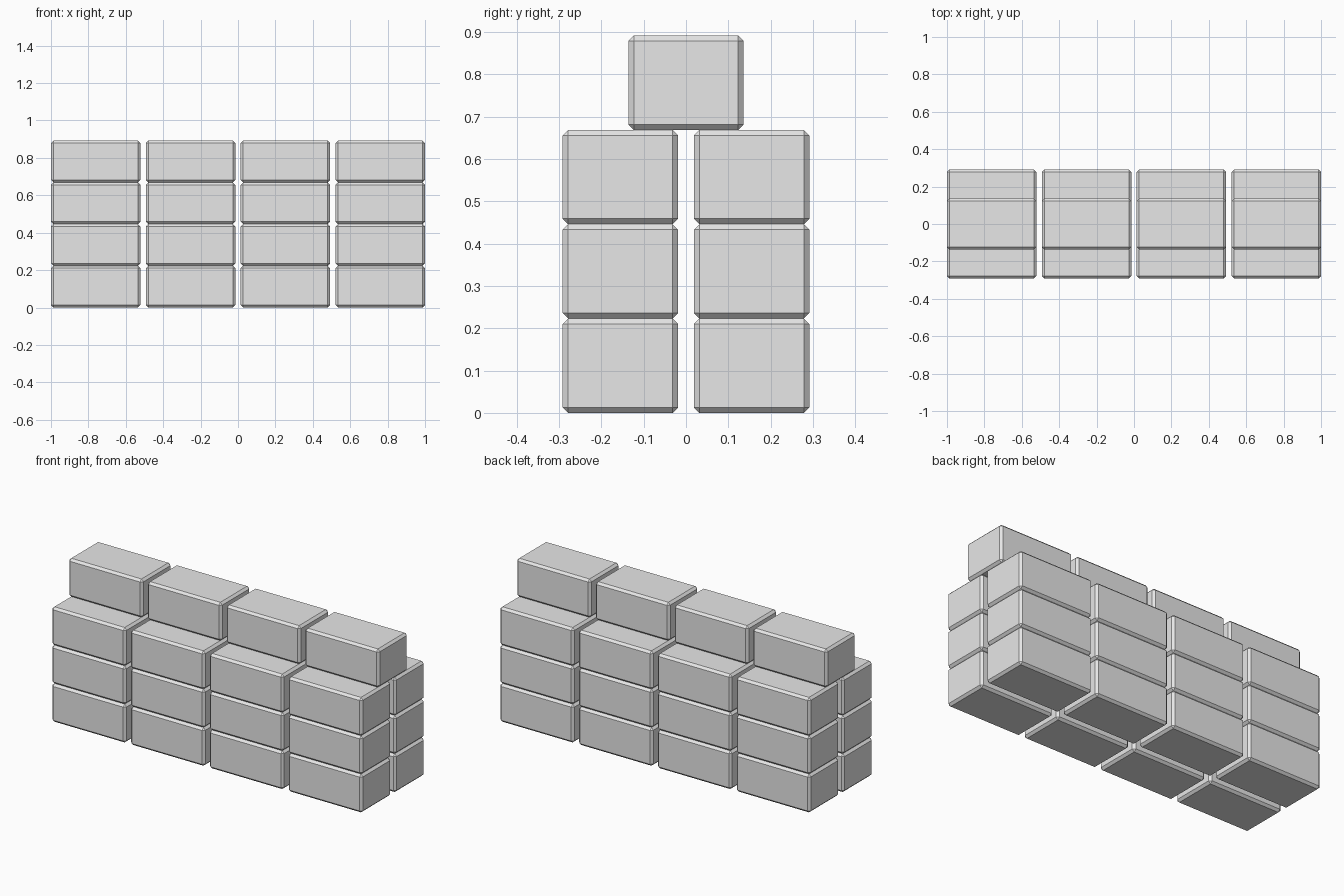
import bpy
import bmesh

if "Cube" in bpy.data.objects:
    bpy.data.objects.remove(bpy.data.objects["Cube"])

# Brick size, chamfer and spacing
LENGTH, DEPTH, HEIGHT, CHAMFER = 0.478, 0.273, 0.223, 0.013
PITCH_X = (2.0 - LENGTH) / 3
ROW_Y = 0.155

grey = bpy.data.materials.new("light_grey")
grey.diffuse_color = (0.8, 0.8, 0.8, 1.0)
grey.use_nodes = True
grey.node_tree.nodes["Principled BSDF"].inputs["Base Color"].default_value = grey.diffuse_color

# One chamfered brick mesh, shared by all bricks
mesh = bpy.data.meshes.new("chamfered_brick")
bm = bmesh.new()
bmesh.ops.create_cube(bm, size=1.0)
bmesh.ops.scale(bm, vec=(LENGTH, DEPTH, HEIGHT), verts=bm.verts)
bmesh.ops.bevel(bm, geom=bm.edges[:], offset=CHAMFER, segments=1,
                affect='EDGES', clamp_overlap=True)
bmesh.ops.recalc_face_normals(bm, faces=bm.faces)
bm.to_mesh(mesh)
bm.free()
mesh.materials.append(grey)


def add_row(name, y, level):
    """Four bricks side by side along x."""
    for i in range(4):
        brick = bpy.data.objects.new(f"{name}_brick_{i + 1}", mesh)
        brick.location = ((i - 1.5) * PITCH_X, y, (level + 0.5) * HEIGHT)
        bpy.context.collection.objects.link(brick)


# Three double courses, then a single centred course on top
for level in range(3):
    add_row(f"front_course_{level + 1}", -ROW_Y, level)
    add_row(f"back_course_{level + 1}", ROW_Y, level)
add_row("top_course", 0.0, 3)
